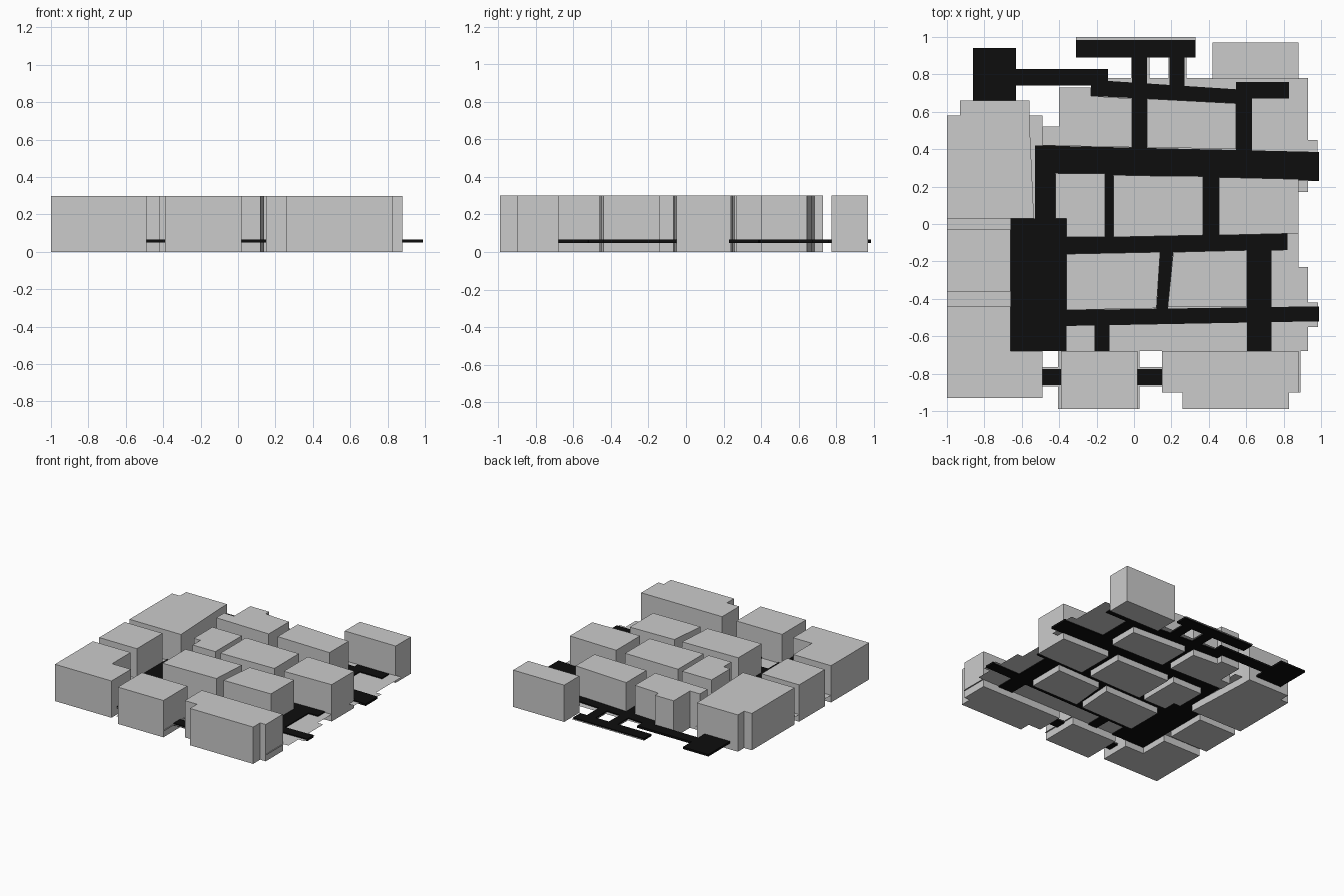
import bpy, bmesh

if "Cube" in bpy.data.objects:
    bpy.data.objects.remove(bpy.data.objects["Cube"])

BLOCK_H = 0.30
ROAD_Z0, ROAD_Z1 = 0.049, 0.066
WALK_Z = 0.058

black = bpy.data.materials.new("asphalt")
black.diffuse_color = (0.004, 0.004, 0.004, 1)
black.use_nodes = True
black.node_tree.nodes["Principled BSDF"].inputs["Base Color"].default_value = black.diffuse_color


def prism(name, pts, z0, z1=None, mat=None):
    """Flat outline at z0, extruded up to z1 when given."""
    bm = bmesh.new()
    face = bm.faces.new([bm.verts.new((x, y, z0)) for x, y in pts])
    if z1 is not None:
        top = bmesh.ops.extrude_face_region(bm, geom=[face], use_keep_orig=True)["geom"]
        for v in top:
            if isinstance(v, bmesh.types.BMVert):
                v.co.z = z1
    bmesh.ops.recalc_face_normals(bm, faces=bm.faces)
    if z1 is None:
        bm.faces.ensure_lookup_table()
        if bm.faces[0].normal.z < 0:
            bmesh.ops.reverse_faces(bm, faces=bm.faces)
    me = bpy.data.meshes.new(name)
    bm.to_mesh(me)
    bm.free()
    ob = bpy.data.objects.new(name, me)
    bpy.context.collection.objects.link(ob)
    if mat:
        me.materials.append(mat)
    return ob


def rect(x0, x1, y0, y1):
    return [(x0, y0), (x1, y0), (x1, y1), (x0, y1)]


# City blocks
blocks = {
    "block_west_upper": [(-1, .03), (-.535, .03), (-.56, .58), (-.56, .66), (-.93, .66), (-.93, .58), (-1, .58)],
    "block_west_middle": rect(-1, -.66, -.36, -.03),
    "block_west_lower": [(-1, -.93), (-.49, -.93), (-.49, -.68), (-.66, -.68), (-.66, -.44), (-1, -.44)],
    "block_south_middle": rect(-.39, .02, -.99, -.68),
    "block_south_right": [(.26, -.99), (.83, -.99), (.83, -.9), (.88, -.9), (.88, -.68), (.15, -.68),
                          (.15, -.9), (.26, -.9)],
    "block_lower_left": [(-.36, -.46), (.12, -.45), (.14, -.15), (-.36, -.16)],
    "block_lower_right": [(.18, -.445), (.605, -.44), (.605, -.14), (.21, -.15)],
    "block_center_left": rect(-.42, -.155, .03, .27),
    "block_center_left_annex": rect(-.36, -.155, -.07, .03),
    "block_center": [(-.11, -.07), (.37, -.06), (.37, .255), (-.11, .26)],
    "block_center_right": [(.455, -.06), (.88, -.05), (.88, .24), (.455, .25)],
    "block_upper_left": [(-.49, .42), (-.01, .41), (-.01, .67), (-.23, .685), (-.23, .73), (-.4, .73),
                         (-.4, .52), (-.49, .52)],
    "block_upper_middle": [(.07, .41), (.545, .4), (.545, .645), (.07, .67)],
    "block_north_right": rect(.42, .88, .775, .97),
}
for name, pts in blocks.items():
    prism(name, pts, 0, BLOCK_H)

# Roads: thin black slabs
roads = {
    "road_north_square": rect(-.86, -.63, .66, .94),
    "road_north_link": rect(-.63, -.14, .74, .83),
    "road_north_slant": [(-.23, .685), (.55, .645), (.55, .72), (-.14, .765), (-.23, .765)],
    "road_northeast": rect(.55, .83, .67, .76),
    "road_northeast_lane": rect(.545, .63, .39, .76),
    "road_north_lane": rect(-.01, .07, .4, .9),
    "road_north_short_lane": rect(.19, .27, .73, .9),
    "road_north_end": rect(-.31, .33, .89, .985),
    "road_main": [(-.53, .275), (.99, .23), (.99, .385), (-.53, .42)],
    "road_west_lane": rect(-.53, -.42, .02, .42),
    "road_center_lane_left": rect(-.155, -.11, -.08, .275),
    "road_center_lane_right": rect(.37, .455, -.07, .26),
    "road_middle": [(-.36, -.16), (.82, -.14), (.82, -.05), (-.36, -.07)],
    "road_west_plaza": rect(-.66, -.36, -.68, .03),
    "road_slanted_lane": [(.12, -.46), (.18, -.46), (.21, -.14), (.14, -.14)],
    "road_lower": [(-.36, -.545), (.99, -.52), (.99, -.44), (-.36, -.46)],
    "road_southeast_lane": rect(.605, .735, -.68, -.14),
    "road_south_lane": rect(-.21, -.13, -.68, -.53),
    "road_south": rect(-.49, .16, -.86, -.775),
}
for name, pts in roads.items():
    prism(name, pts, ROAD_Z0, ROAD_Z1, black)

# Pavement sheet with stepped outline
pavement = [
    (-1, -.93), (-.49, -.93), (-.49, -.68), (-.405, -.68), (-.405, -.99), (.03, -.99), (.03, -.68), (.15, -.68),
    (.15, -.9), (.26, -.9), (.26, -.99), (.83, -.99), (.83, -.9), (.89, -.9), (.89, -.68), (.93, -.68),
    (.93, -.55), (.985, -.55), (.985, -.42), (.93, -.42), (.93, -.23), (.88, -.23), (.88, .17), (.93, .17),
    (.93, .23), (.98, .23), (.98, .45), (.93, .45), (.93, .78), (-.14, .78), (-.14, .73), (-.4, .73),
    (-.4, .52), (-.49, .52), (-.49, .58), (-.56, .58), (-.56, .66), (-.93, .66), (-.93, .58), (-1, .58)]
prism("pavement", pavement, WALK_Z)

# Narrow kerbs around outlying roads
kerbs = {"south": rect(-.49, .15, -.87, -.765), "north_end": rect(-.31, .33, .89, 1),
         "north_lane": rect(-.017, .083, .78, .89), "north_short_lane": rect(.185, .28, .78, .89)}
for name, pts in kerbs.items():
    prism("kerb_" + name, pts, WALK_Z)
